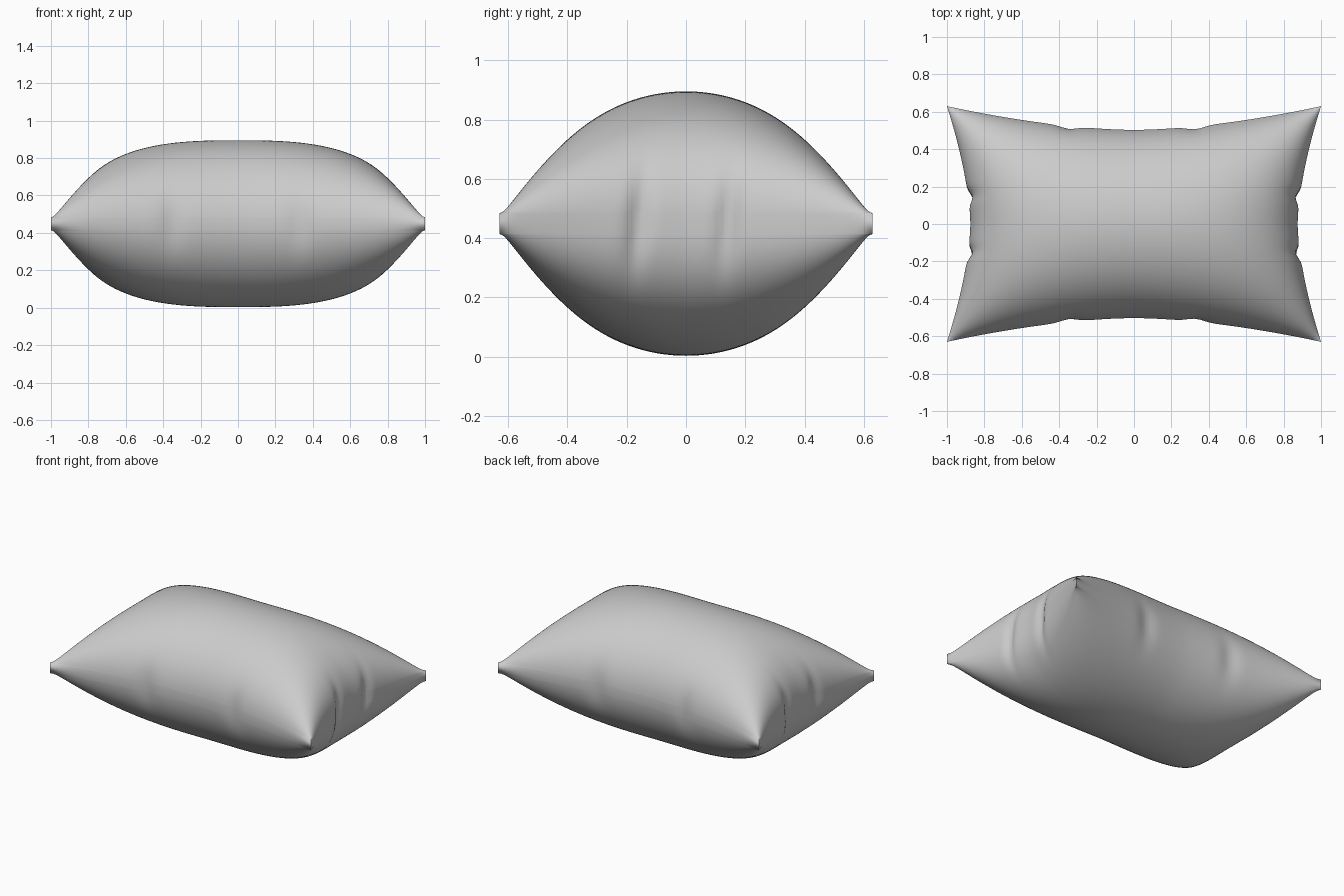
import bpy, bmesh, math

if "Cube" in bpy.data.objects:
    bpy.data.objects.remove(bpy.data.objects["Cube"])

N = 96                      # grid cells per sheet side
MID, HALF, RIM = 0.449, 0.446, 0.036


def bump(v, centre, width):
    return math.exp(-((v - centre) / width) ** 2)


def surface(s, t, side):
    """Map sheet coordinates (-1..1) to the inflated pillow shape."""
    a, b = abs(s), abs(t)
    # plan outline: edges pulled in, corners sticking out
    half_x = 0.875 + 0.125 * b ** 1.6
    half_y = 0.503 + 0.127 * a ** 1.7
    # puffed height, falling to a thin rim
    f = max(0.0, 1 - a ** 2.8) ** 0.42 * max(0.0, 1 - b * b) ** 0.5
    h = math.hypot(HALF * f, RIM * (1 - f))
    z = side * h
    # soft creases in the four side walls
    y0, x0 = t * half_y, s * half_x
    fade = math.exp(-(z / 0.2) ** 2)
    lean = 0.10 * z
    half_x -= 0.024 * fade * a ** 8 * (
        bump(y0 - lean, -0.16, 0.035) + bump(y0 - lean, 0.14, 0.035))
    half_y -= 0.016 * fade * b ** 8 * (
        bump(x0, -0.35, 0.06) + bump(x0, 0.33, 0.06))
    return s * half_x, t * half_y, MID + z


# denser rows towards the seams
params = [math.sin(math.pi * (i / N - 0.5)) for i in range(N + 1)]
bm = bmesh.new()
sheets = []
for side in (1, -1):
    grid = [[bm.verts.new(surface(s, t, side)) for t in params] for s in params]
    for i in range(N):
        for j in range(N):
            bm.faces.new((grid[i][j], grid[i + 1][j],
                          grid[i + 1][j + 1], grid[i][j + 1]))
    sheets.append(grid)

# narrow rim joining the two sheets
loop = ([(i, 0) for i in range(N)] + [(N, j) for j in range(N)]
        + [(i, N) for i in range(N, 0, -1)] + [(0, j) for j in range(N, 0, -1)])
top, bottom = sheets
for k, (i, j) in enumerate(loop):
    m, n = loop[(k + 1) % len(loop)]
    bm.faces.new((top[i][j], top[m][n], bottom[m][n], bottom[i][j]))

bmesh.ops.recalc_face_normals(bm, faces=bm.faces)
mesh = bpy.data.meshes.new("pillow")
bm.to_mesh(mesh)
bm.free()
mesh.shade_smooth()
pillow = bpy.data.objects.new("pillow", mesh)
bpy.context.collection.objects.link(pillow)
